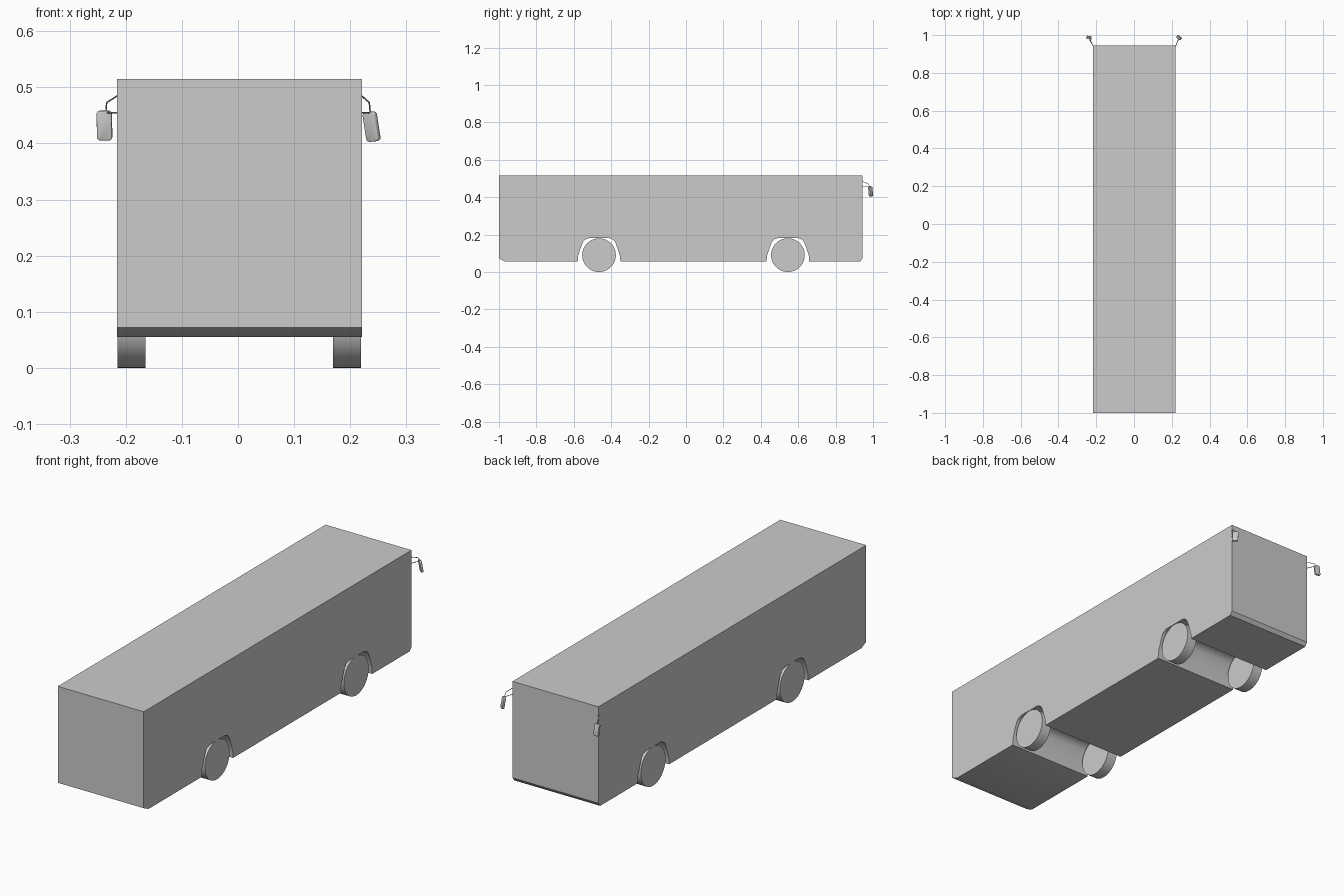
import bpy, bmesh, math
from mathutils import Matrix

cube = bpy.data.objects.get("Cube")
if cube:
    bpy.data.objects.remove(cube, do_unlink=True)

GREY = (0.6, 0.6, 0.6, 1)
grey = bpy.data.materials.new("plain grey")
grey.use_nodes = True
grey.diffuse_color = GREY
grey.node_tree.nodes["Principled BSDF"].inputs["Base Color"].default_value = GREY

MID = 0.0025            # body centre line in x
HALF = 0.2185           # half body width
FLOOR, ROOF = 0.055, 0.515
AXLES = (-0.465, 0.545)


def finish(name, bm, smooth=None):
    bmesh.ops.recalc_face_normals(bm, faces=bm.faces[:])
    mesh = bpy.data.meshes.new(name)
    bm.to_mesh(mesh)
    bm.free()
    mesh.materials.append(grey)
    ob = bpy.data.objects.new(name, mesh)
    bpy.context.collection.objects.link(ob)
    if smooth:
        bpy.ops.object.select_all(action='DESELECT')
        ob.select_set(True)
        bpy.context.view_layer.objects.active = ob
        bpy.ops.object.shade_smooth_by_angle(angle=math.radians(smooth))
    return ob


# Body: side profile with two wheel arches, extruded across the width
arch = [(0.114, FLOOR), (0.112, 0.085), (0.1, 0.123), (0.086, 0.16),
        (0.073, 0.174), (0.055, 0.181), (0.03, 0.181)]
profile = [(-1, ROOF), (-1, 0.072), (-0.965, FLOOR)]
for axle in AXLES:
    profile += [(axle - d, z) for d, z in arch]
    profile += [(axle + d, z) for d, z in reversed(arch)]
profile += [(0.931, FLOOR), (0.944, 0.072), (0.944, ROOF)]

bm = bmesh.new()
side = bm.faces.new([bm.verts.new((MID - HALF, y, z)) for y, z in profile])
out = bmesh.ops.extrude_face_region(bm, geom=[side], use_keep_orig=True)
moved = [v for v in out["geom"] if isinstance(v, bmesh.types.BMVert)]
bmesh.ops.translate(bm, verts=moved, vec=(2 * HALF, 0, 0))
finish("body", bm, 28)

# Wheels: plain discs set just inside the body sides
for axle, end in zip(AXLES, ("front", "rear")):
    for s, hand in ((1, "left"), (-1, "right")):
        bm = bmesh.new()
        place = (Matrix.Translation((MID + s * 0.192, axle, 0.09))
                 @ Matrix.Rotation(math.pi / 2, 4, 'Y'))
        bmesh.ops.create_cone(bm, cap_ends=True, segments=48, radius1=0.09,
                              radius2=0.09, depth=0.05, matrix=place)
        finish(f"{end}_{hand}_wheel", bm, 30)


def mirror_arm(name, points):
    curve = bpy.data.curves.new(name, 'CURVE')
    curve.dimensions = '3D'
    curve.bevel_depth = 0.0014
    curve.bevel_resolution = 1
    curve.use_fill_caps = True
    line = curve.splines.new('POLY')
    line.points.add(len(points) - 1)
    for p, co in zip(line.points, points):
        p.co = (*co, 1)
    curve.materials.append(grey)
    ob = bpy.data.objects.new(name, curve)
    bpy.context.collection.objects.link(ob)


def mirror_housing(name, centre, yaw, lean, roll):
    bm = bmesh.new()
    bmesh.ops.create_cube(bm, size=1, matrix=Matrix.Diagonal((0.027, 0.01, 0.053, 1)))
    upright = [e for e in bm.edges if abs(e.verts[0].co.y - e.verts[1].co.y) > 0.005]
    bmesh.ops.bevel(bm, geom=upright, offset=0.006, segments=4, affect='EDGES', profile=0.5)
    caps = [e for e in bm.edges if abs(e.verts[0].co.y - e.verts[1].co.y) < 0.001]
    bmesh.ops.bevel(bm, geom=caps, offset=0.002, segments=2, affect='EDGES', profile=0.5)
    turn = (Matrix.Rotation(math.radians(yaw), 4, 'Z')
            @ Matrix.Rotation(math.radians(roll), 4, 'Y')
            @ Matrix.Rotation(math.radians(lean), 4, 'X'))
    bm.transform(Matrix.Translation(centre) @ turn)
    finish(name, bm, 50)


# Side mirrors hung on thin bent arms
for s, hand in ((1, "left"), (-1, "right")):
    root = MID + s * (HALF - 0.001)
    tip = s * 0.236
    mirror_arm(f"{hand}_mirror_upper_arm",
               [(root, 0.94, 0.485), (s * 0.234, 0.972, 0.473), (tip, 0.985, 0.452)])
    mirror_arm(f"{hand}_mirror_lower_arm", [(root, 0.94, 0.455), (tip, 0.985, 0.455)])
mirror_housing("left_mirror", (0.238, 0.987, 0.43), -38, 9, -4)
mirror_housing("right_mirror", (-0.238, 0.987, 0.432), -8, 9, 0)
